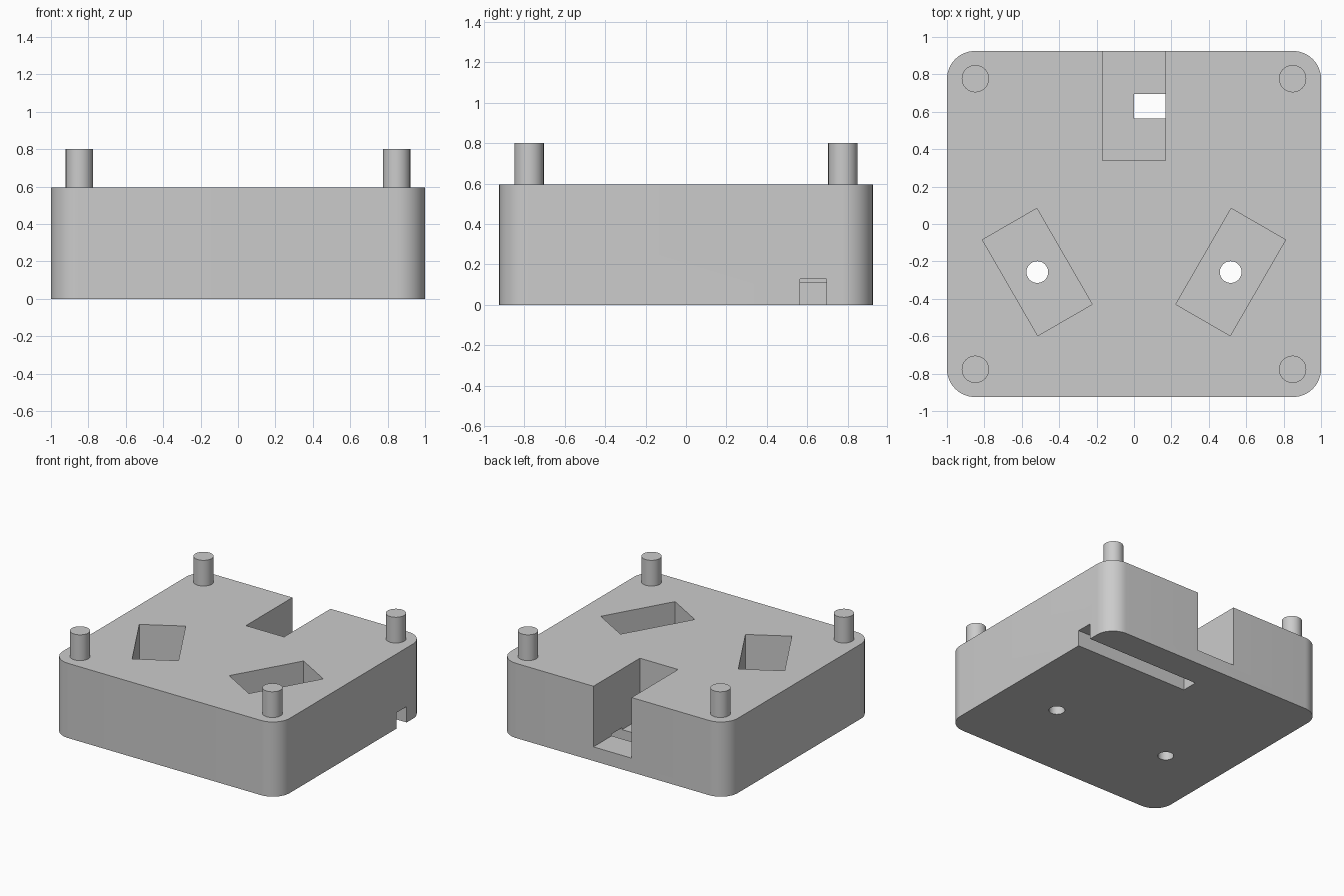
import bpy, bmesh
from math import radians
from mathutils import Matrix, Vector

cube = bpy.data.objects.get("Cube")
if cube:
    bpy.data.objects.remove(cube, do_unlink=True)

TOP, FLOOR, PEG_TOP = 0.595, 0.112, 0.80
HALF_X, HALF_Y, CORNER = 1.0, 0.925, 0.15

grey = bpy.data.materials.new("plain grey")
grey.use_nodes = True
colour = (0.6, 0.6, 0.6, 1)
grey.diffuse_color = colour
for node in grey.node_tree.nodes:
    if node.type == 'BSDF_PRINCIPLED':
        node.inputs["Base Color"].default_value = colour


def finish(bm, name):
    mesh = bpy.data.meshes.new(name)
    bm.to_mesh(mesh)
    bm.free()
    mesh.materials.append(grey)
    obj = bpy.data.objects.new(name, mesh)
    bpy.context.collection.objects.link(obj)
    return obj


def box(name, low, high, turn=0, bevel=0):
    """Box between two corners, turned about its own vertical axis."""
    low, high = Vector(low), Vector(high)
    bm = bmesh.new()
    bmesh.ops.create_cube(bm, size=1)
    bmesh.ops.scale(bm, vec=high - low, verts=bm.verts)
    if bevel:
        upright = [e for e in bm.edges
                   if abs(e.verts[0].co.z - e.verts[1].co.z) > 0.1]
        bmesh.ops.bevel(bm, geom=upright, offset=bevel, segments=12,
                        profile=0.5, affect='EDGES')
    move = Matrix.Translation((low + high) / 2)
    bm.transform(move @ Matrix.Rotation(radians(turn), 4, 'Z'))
    return finish(bm, name)


def cylinder(name, x, y, radius, z0, z1):
    bm = bmesh.new()
    bmesh.ops.create_cone(bm, cap_ends=True, segments=48, radius1=radius,
                          radius2=radius, depth=z1 - z0)
    bm.transform(Matrix.Translation((x, y, (z0 + z1) / 2)))
    return finish(bm, name)


def smooth(obj):
    bpy.ops.object.select_all(action='DESELECT')
    obj.select_set(True)
    bpy.context.view_layer.objects.active = obj
    bpy.ops.object.shade_smooth_by_angle(angle=radians(30))


# Rounded block
body = box("body", (-HALF_X, -HALF_Y, 0), (HALF_X, HALF_Y, TOP), bevel=CORNER)

# Rear notch and the cable channel running under it to the left side
cutters = [
    box("rear_notch_cutter", (-0.168, 0.34, FLOOR), (0.168, 1.1, 0.7)),
    box("channel_cutter", (0, 0.565, -0.1), (1.1, 0.695, 0.127)),
]

# Angled pockets, each with a round hole through its floor
px, py, half_w, half_l = 0.517, -0.257, 0.168, 0.296
for side in (-1, 1):
    x = side * px
    cutters.append(box("pocket_cutter", (x - half_w, py - half_l, FLOOR),
                       (x + half_w, py + half_l, 0.7), turn=-30 * side))
    cutters.append(cylinder("hole_cutter", x, py, 0.058, -0.1, 0.3))

for cutter in cutters:
    cutter.hide_render = True
    mod = body.modifiers.new(cutter.name, 'BOOLEAN')
    mod.operation = 'DIFFERENCE'
    mod.solver = 'EXACT'
    mod.object = cutter

# Bake the cuts, then drop the cutters
bpy.context.view_layer.update()
evaluated = body.evaluated_get(bpy.context.evaluated_depsgraph_get())
cut_mesh = bpy.data.meshes.new_from_object(evaluated)
body.modifiers.clear()
body.data = cut_mesh
for cutter in cutters:
    bpy.data.objects.remove(cutter, do_unlink=True)
smooth(body)

# Corner pegs
for sx, side in ((-1, "right"), (1, "left")):
    for sy, end in ((-1, "front"), (1, "back")):
        smooth(cylinder(f"{end}_{side}_peg", sx * 0.848, sy * 0.777,
                        0.073, TOP, PEG_TOP))
